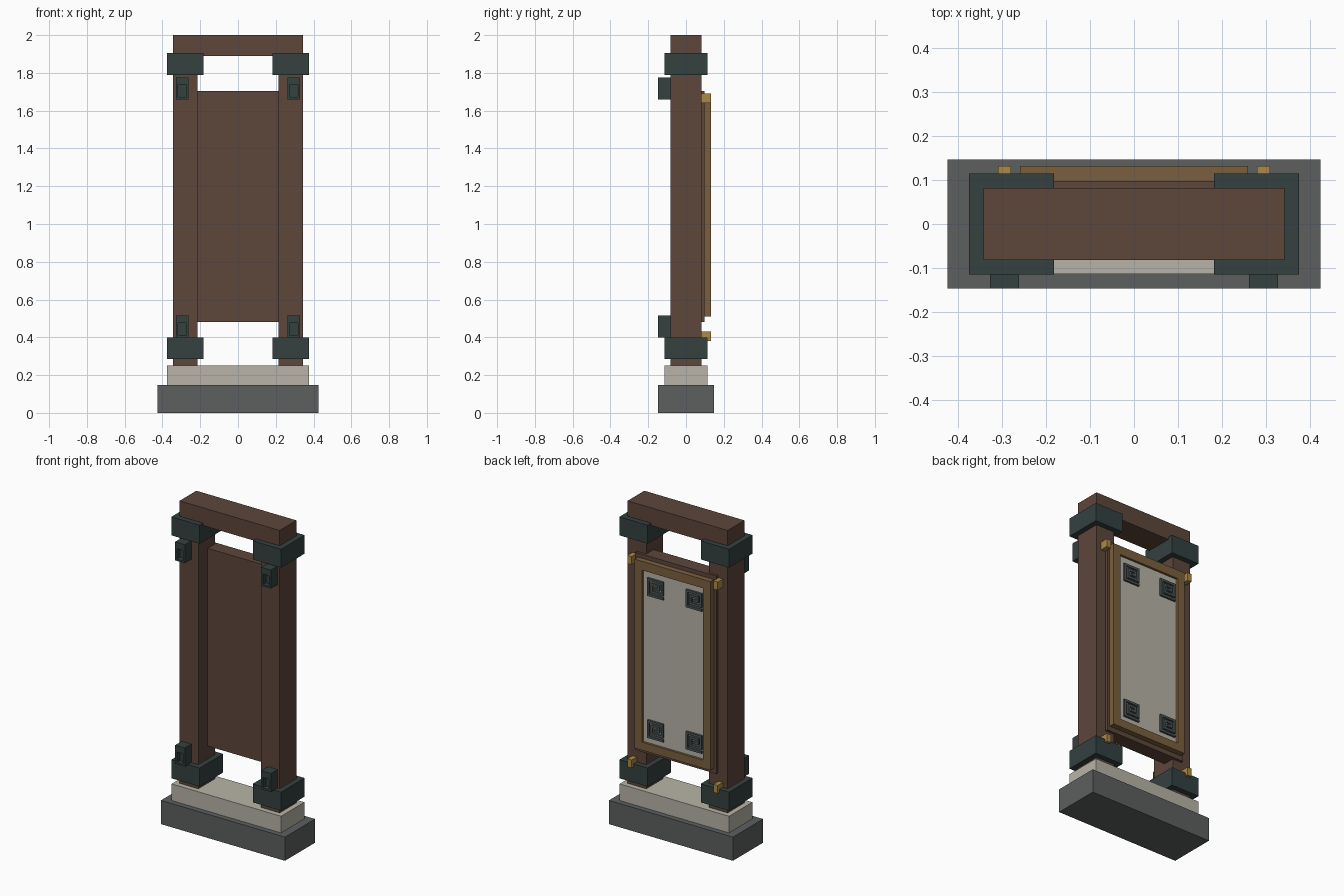
import bpy, bmesh
from mathutils import Matrix, Vector

if "Cube" in bpy.data.objects:
    bpy.data.objects.remove(bpy.data.objects["Cube"])


def material(name, hexcode):
    def lin(c):
        c /= 255
        return c / 12.92 if c <= 0.04045 else ((c + 0.055) / 1.055) ** 2.4
    m = bpy.data.materials.new(name)
    m.diffuse_color = [lin(int(hexcode[i:i + 2], 16)) for i in (0, 2, 4)] + [1]
    m.use_nodes = True
    m.node_tree.nodes["Principled BSDF"].inputs["Base Color"].default_value = m.diffuse_color
    return m


WOOD = material("brown wood", "5d463b")
IRON = material("dark teal iron", "344140")
STONE = material("grey stone", "5d6060")
PALE = material("pale stone", "b8b4a8")
BRONZE = material("bronze frame", "7b603e")
GOLD = material("gold clip", "ab8a49")
FRET = material("slate fret", "4c5555")


def boxes(name, mat, spans):
    """One object made of boxes, each given as (x0, x1, y0, y1, z0, z1)."""
    bm = bmesh.new()
    for x0, x1, y0, y1, z0, z1 in spans:
        mid = Vector((x0 + x1, y0 + y1, z0 + z1)) / 2
        size = Vector((abs(x1 - x0), y1 - y0, z1 - z0))
        bmesh.ops.create_cube(bm, size=1, matrix=Matrix.LocRotScale(mid, None, size))
    me = bpy.data.meshes.new(name)
    bm.to_mesh(me)
    bm.free()
    me.materials.append(mat)
    ob = bpy.data.objects.new(name, me)
    bpy.context.collection.objects.link(ob)
    return ob


def socket_bracket(name, cx, z0):
    """Block with a recessed slot in its front face."""
    ob = boxes(name, IRON, [(cx - .033, cx + .033, -.147, -.08, z0, z0 + .115)])
    bm = bmesh.new()
    bm.from_mesh(ob.data)
    front = min(bm.faces, key=lambda f: f.calc_center_median().y)
    bmesh.ops.inset_region(bm, faces=[front], thickness=.016)
    for v in front.verts:
        if v.co.z > z0 + .06:
            v.co.z -= .028
    inner = bmesh.ops.extrude_discrete_faces(bm, faces=[front])["faces"][0]
    bmesh.ops.translate(bm, vec=(0, .03, 0), verts=inner.verts)
    bm.to_mesh(ob.data)
    bm.free()


# Base, plinth and top beam
boxes("base", STONE, [(-.425, .425, -.147, .147, 0, .147)])
boxes("plinth", PALE, [(-.375, .375, -.114, .114, .147, .25)])
boxes("top_beam", WOOD, [(-.343, .343, -.082, .082, 1.89, 2.0)])

# Posts with their collars, brackets and clips
for side, s in (("left", -1), ("right", 1)):
    boxes(side + "_post", WOOD, [(s * .215, s * .343, -.082, .082, .25, 1.89)])
    for level, zc, zb, zg in (("lower", .285, .40, .38), ("upper", 1.79, 1.66, 1.64)):
        tag = side + "_" + level
        boxes(tag + "_collar", IRON, [(s * .182, s * .376, -.115, .115, zc, zc + .115)])
        socket_bracket(tag + "_bracket", s * .295, zb)
        boxes(tag + "_clip", GOLD, [(s * .28, s * .31, .08, .132, zg, zg + .05)])

# Back board, bronze frame and pale panel
boxes("back_board", WOOD, [(-.277, .277, .01, .098, .48, 1.705)])
boxes("panel_frame", BRONZE, [
    (-.26, -.21, .098, .132, .51, 1.68), (.21, .26, .098, .132, .51, 1.68),
    (-.21, .21, .098, .132, .51, .56), (-.21, .21, .098, .132, 1.625, 1.68)])
boxes("panel", PALE, [(-.21, .21, .09, .118, .56, 1.625)])

# Square spiral frets near the panel corners
SPIRAL = [(2, -2), (-2, -2), (-2, 2), (2, 2), (2, -1), (-1, -1), (-1, 1), (1, 1), (1, 0), (0, 0)]
P, H = .024, .007
for cx in (-.143, .122):
    for cz in (.65, 1.53):
        bars = []
        for (a, b), (c, d) in zip(SPIRAL, SPIRAL[1:]):
            xs, zs = sorted((-a * P, -c * P)), sorted((b * P, d * P))
            bars.append((cx + xs[0] - H, cx + xs[1] + H, .116, .13,
                         cz + zs[0] - H, cz + zs[1] + H))
        boxes("corner_fret", FRET, bars)
